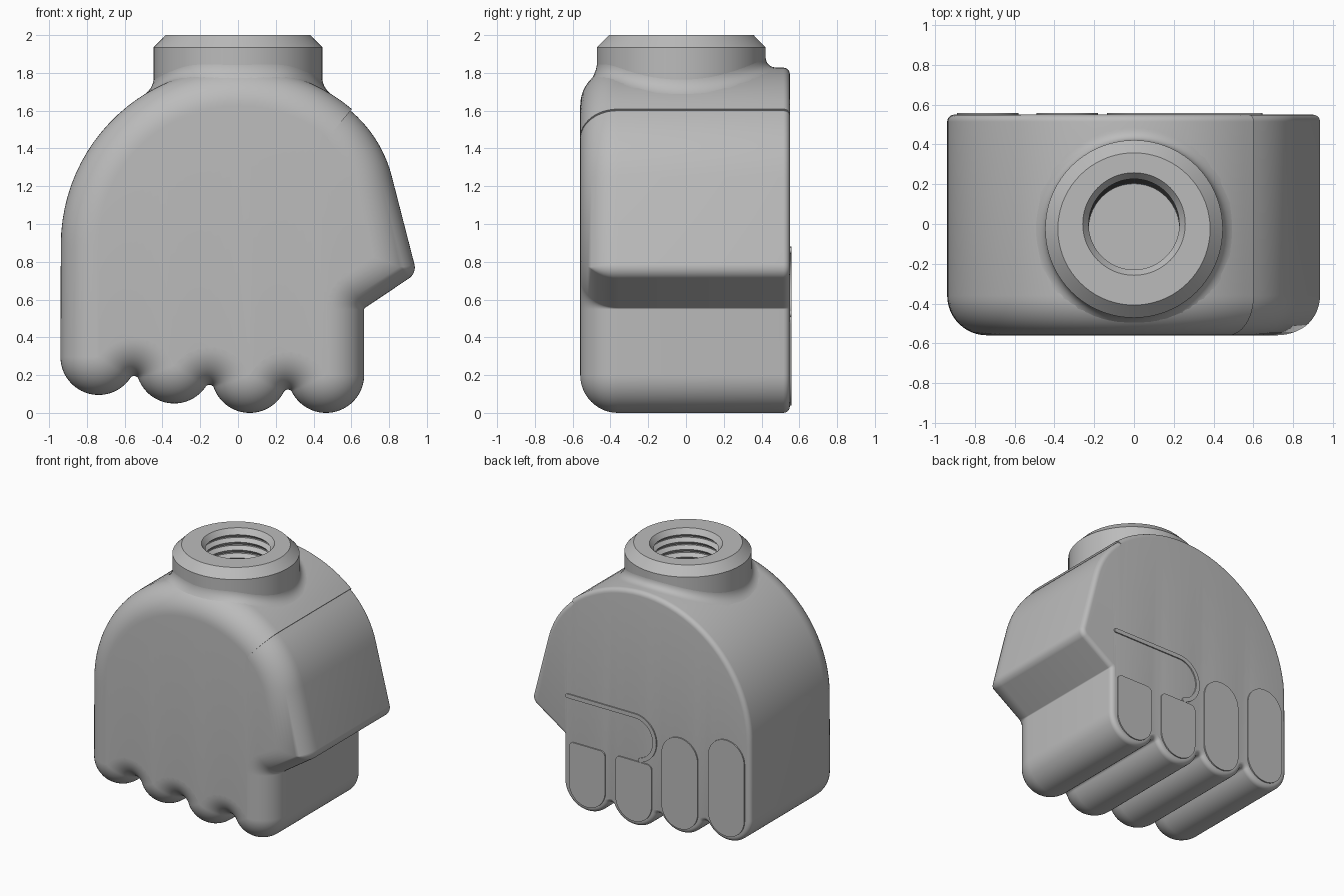
import bpy, bmesh
from math import sin, cos, pi, radians, degrees, atan2, sqrt, ceil
from mathutils import Vector
from mathutils.bvhtree import BVHTree

cube = bpy.data.objects.get("Cube")
if cube:
    bpy.data.objects.remove(cube)

grey = bpy.data.materials.new("plain grey")
grey.use_nodes = True
grey.diffuse_color = (0.5, 0.5, 0.5, 1)
grey.node_tree.nodes["Principled BSDF"].inputs["Base Color"].default_value = (0.5, 0.5, 0.5, 1)

FRONT, BACK = -0.56, 0.55
NECK_Y, NECK_R = -0.025, 0.447


def finish(bm, name, fix=True):
    if fix:
        bmesh.ops.remove_doubles(bm, verts=bm.verts, dist=1e-4)
        bmesh.ops.recalc_face_normals(bm, faces=bm.faces)
    mesh = bpy.data.meshes.new(name)
    bm.to_mesh(mesh)
    bm.free()
    mesh.materials.append(grey)
    ob = bpy.data.objects.new(name, mesh)
    bpy.context.collection.objects.link(ob)
    return ob


def smooth(ob, angle=30):
    bpy.ops.object.select_all(action='DESELECT')
    ob.select_set(True)
    bpy.context.view_layer.objects.active = ob
    bpy.ops.object.shade_smooth_by_angle(angle=radians(angle))


def outline(arcs, inset=0.0):
    """Arcs (x, z, radius, start, end) joined by straight lines; a negative
    radius is a hollow corner. Inset past a corner's radius gives a mitre."""
    pts = []
    for x, z, r, a0, a1 in arcs:
        n = max(4, ceil(abs(a1 - a0) / 4))
        q = r - inset
        mid, half = radians((a0 + a1) / 2), radians(abs(a1 - a0) / 2)
        for i in range(n + 1):
            a = radians(a0 + (a1 - a0) * i / n)
            if r >= 0 and q < 0:
                a, k = mid, q / cos(half) if half < 1.4 else 0
            else:
                k = q
            pts.append((x + k * cos(a), z + k * sin(a)))
    return pts


def loft(rings, closed=True):
    """Skin between equal rings of points, with flat end caps."""
    bm = bmesh.new()
    rows = [[bm.verts.new(p) for p in ring] for ring in rings]
    n = len(rows[0])
    for a, b in zip(rows, rows[1:]):
        for i in range(n):
            j = (i + 1) % n
            bm.faces.new((a[i], a[j], b[j], b[i]))
    if closed:
        bm.faces.new(rows[0])
        bm.faces.new(rows[-1])
    return bm


# Silhouette: knuckle-side arc, palm arc, four finger ends, thumb
fingers = [(-0.738, 0.297), (-0.338, 0.252), (0.062, 0.202), (0.466, 0.202)]
FR, NR = 0.202, 0.025
arcs = [(0.165, 1.087, 0.67, 14, 50), (0, 0.89, 0.938, 50, 180)]
start = 180
for i, (x, z) in enumerate(fingers):
    if i == 3:
        arcs.append((x, z, FR, start, 360))
        break
    a, b = Vector((x, z)), Vector(fingers[i + 1])
    m, d = (a + b) / 2, (b - a)
    drop = sqrt((FR + NR) ** 2 - (d.length / 2) ** 2)
    c = m + Vector((d.y, -d.x)).normalized() * drop
    end = degrees(atan2(c.y - a.y, c.x - a.x)) % 360
    nxt = degrees(atan2(c.y - b.y, c.x - b.x)) % 360
    arcs += [(x, z, FR, start, end), (c.x, c.y, -NR, end, nxt)]
    start = nxt
arcs += [(0.678, 0.548, -0.01, 360, 305), (0.866, 0.77, 0.07, 305, 374)]

# Fist body: large round on the front rim, small round on the back rim
levels = []
for rim, face, out, steps in ((0.2, FRONT, 1, 12), (0.035, BACK, -1, 5)):
    part = []
    for i in range(steps + 1):
        t = pi / 2 * i / steps
        part.append((rim * (1 - sin(t)), face + out * rim * (1 - cos(t))))
    levels += part if out > 0 else part[::-1]
rings = [[(x, y, z) for x, z in outline(arcs, d)] for d, y in levels]
bm = loft(rings)
bmesh.ops.triangulate(bm, faces=[f for f in bm.faces if len(f.verts) > 4])
tree = BVHTree.FromBMesh(bm)
body = finish(bm, "fist_body")

# Clear room in the body for the threaded socket
bm = bmesh.new()
bmesh.ops.create_cone(bm, cap_ends=True, segments=48, radius1=0.3, radius2=0.3, depth=0.8)
bmesh.ops.translate(bm, verts=bm.verts, vec=(0, NECK_Y, 1.76))
cutter = finish(bm, "socket_cutter")
cutter.hide_render = True
mod = body.modifiers.new("socket", 'BOOLEAN')
mod.operation, mod.solver, mod.object = 'DIFFERENCE', 'EXACT', cutter
bpy.context.view_layer.objects.active = body
bpy.ops.object.modifier_apply(modifier=mod.name)
bpy.data.objects.remove(cutter)
smooth(body)

# Neck collar with chamfers and a threaded bore, turned from one profile
FLOOR, PITCH = 1.4, 0.06
profile = [(0.001, 1.36), (0.29, 1.36), (0.29, 1.6), (NECK_R, 1.6),
           (NECK_R, 1.935), (0.383, 2.0), (0.258, 2.0), (0.228, 1.96)]
z = 1.96
while z - PITCH > FLOOR:
    profile += [(0.255, z - PITCH * 0.4), (0.255, z - PITCH * 0.55), (0.228, z - PITCH * 0.95)]
    z -= PITCH
profile += [(0.228, FLOOR), (0.001, FLOOR)]
SEG = 72
turned = []
for k, (r, z) in enumerate(profile):
    cy = NECK_Y
    if k > 5:                       # the bore leans slightly
        cy *= (2.0 - z) / (2.0 - FLOOR)
    turned.append([(r * cos(2 * pi * i / SEG), cy + r * sin(2 * pi * i / SEG), z)
                   for i in range(SEG)])
smooth(finish(loft(turned), "neck_collar"))

# Soft fillet where the collar meets the body
F = 0.065


def height(r, a):
    hit = tree.ray_cast(Vector((r * cos(a), NECK_Y + r * sin(a), 3)), Vector((0, 0, -1)))
    return hit[0].z


rows = []
for k in range(9):
    t = k / 8
    row = []
    for i in range(SEG):
        a = 2 * pi * i / SEG
        h0, h1 = height(NECK_R, a), height(NECK_R + F, a)
        r = NECK_R - 0.001 + F * t * t
        z = (1 - t) ** 2 * (h0 + F) + 2 * t * (1 - t) * h0 + t * t * h1
        row.append((r * cos(a), NECK_Y + r * sin(a), z))
    rows.append(row[::-1])
bm = loft(rows, closed=False)
bm.normal_update()
if sum(f.normal.z for f in bm.faces) < 0:
    bmesh.ops.reverse_faces(bm, faces=bm.faces)
smooth(finish(bm, "neck_fillet", fix=False), 60)


# Thin raised plates on the back
def plate(name, pts):
    smooth(finish(loft([[(x, y, z) for x, z in pts] for y in (BACK - 0.0005, BACK + 0.009)]), name))


W = 0.155
for name, x, low, top, r in (("outer_finger_plate", -0.735, 0.135, 0.88, W),
                             ("ring_finger_plate", -0.335, 0.085, 0.79, W),
                             ("middle_finger_plate", 0.06, 0.04, 0.51, 0.04),
                             ("index_finger_plate", 0.46, 0.04, 0.51, 0.04)):
    plate(name, outline([(x + W - r, top - r, r, 0, 90), (x - W + r, top - r, r, 90, 180),
                         (x, low + W, W, 180, 360)]))

# Curved ridge marking the thumb
H = 0.016
cx, cz, R = 0.05, 0.69, 0.17
curl = 255
plate("thumb_ridge", outline([
    (0.63, cz + R, H, -90, 90),
    (cx, cz, R + H, 90, curl),
    (cx + R * cos(radians(curl)), cz + R * sin(radians(curl)), H, curl, curl + 180),
    (cx, cz, -(H - R), curl, 90)]))
